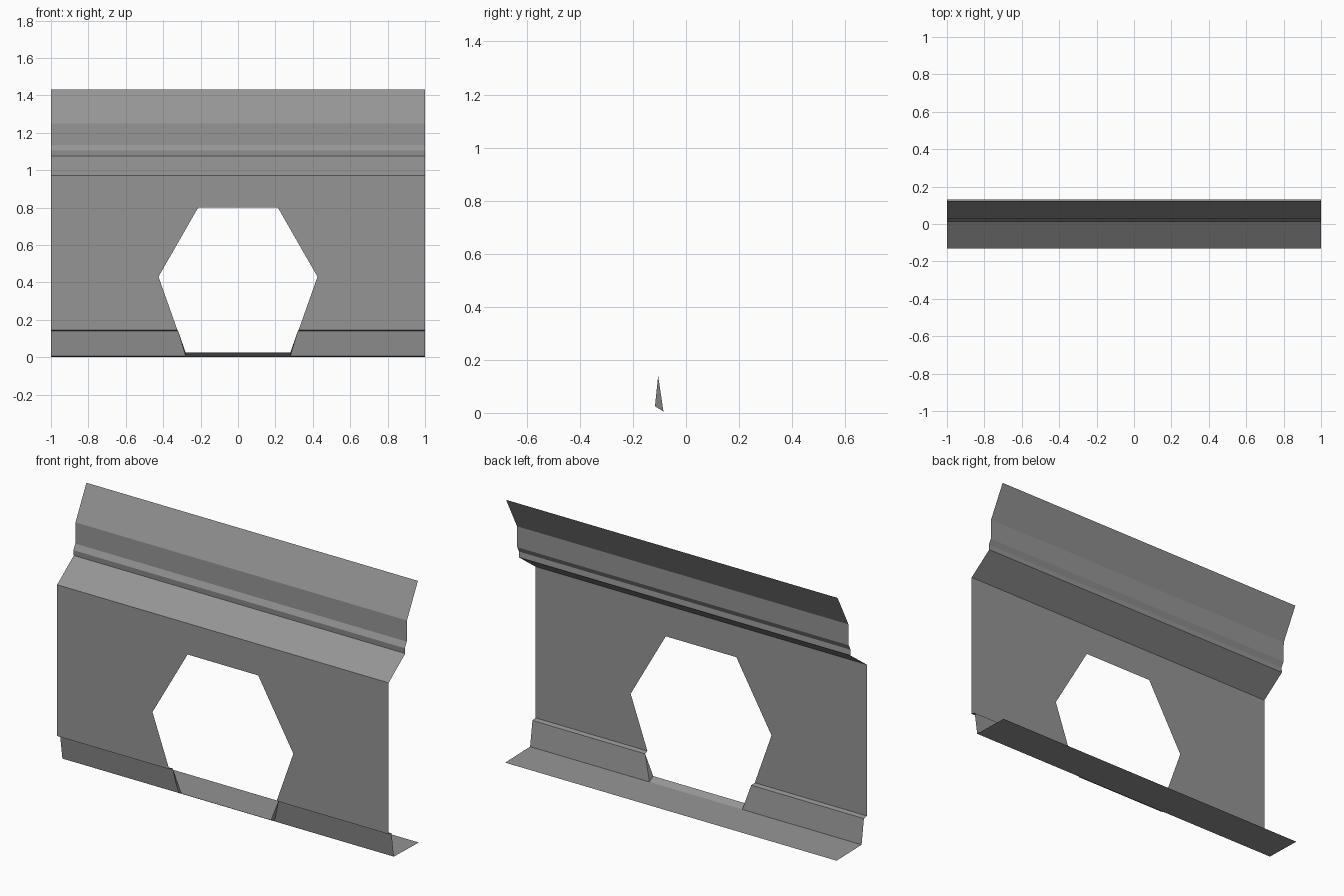
import bpy

if "Cube" in bpy.data.objects:
    bpy.data.objects.remove(bpy.data.objects["Cube"])

# One plain grey for the whole folded sheet
grey = bpy.data.materials.new("plain grey")
grey.diffuse_color = (0.3, 0.3, 0.3, 1)
grey.use_nodes = True
grey.node_tree.nodes["Principled BSDF"].inputs["Base Color"].default_value = grey.diffuse_color


def half_sheet(name, faces):
    """Build the right half from faces (lists of points) and mirror it in x."""
    verts, index = [], {}
    polys = []
    for face in faces:
        poly = []
        for p in face:
            if p not in index:
                index[p] = len(verts)
                verts.append(p)
            poly.append(index[p])
        polys.append(poly)
    mesh = bpy.data.meshes.new(name)
    mesh.from_pydata(verts, [], polys)
    mesh.materials.append(grey)
    ob = bpy.data.objects.new(name, mesh)
    bpy.context.collection.objects.link(ob)
    mod = ob.modifiers.new("mirror", "MIRROR")
    mod.use_clip = True
    return ob


def strips(profile):
    """Front-facing strips from x=0 to x=1 along a (y, z) profile, bottom to top."""
    return [[(0, *a), (1, *a), (1, *b), (0, *b)]
            for a, b in zip(profile, profile[1:])]


# Upper folds: shoulder, small bead, neck and leaning top panel
half_sheet("upper_folds", strips([(-.13, .97), (.013, 1.075), (.01, 1.105),
                                  (.026, 1.135), (.028, 1.25), (.122, 1.43)]))

# Front wall around the six-sided opening
W = -.13
top_in, mid, low = (.213, W, .8), (.425, W, .43), (.324, W, .145)
half_sheet("front_wall", [
    [(0, W, .8), top_in, (1, W, .97), (0, W, .97)],
    [top_in, mid, (1, W, .43), (1, W, .97)],
    [mid, low, (1, W, .145), (1, W, .43)],
])

# Lower lip: small ledge, slanted lip, and the sill under the opening
ledge_in, ledge_out = (.32, -.105, .14), (1, -.105, .14)
sill, fold = (.28, -.117, .025), (1, -.085, .005)
half_sheet("lower_lip", [
    [ledge_in, ledge_out, (1, W, .145), low],
    [ledge_in, (.28, -.085, .005), fold, ledge_out],
    [sill, (.28, -.085, .005), ledge_in],
    [(0, -.085, .005), (.28, -.085, .005), sill, (0, -.117, .025)],
])

# Bottom flange running back
half_sheet("bottom_flange", strips([(.13, 0), (-.085, .005)]))
